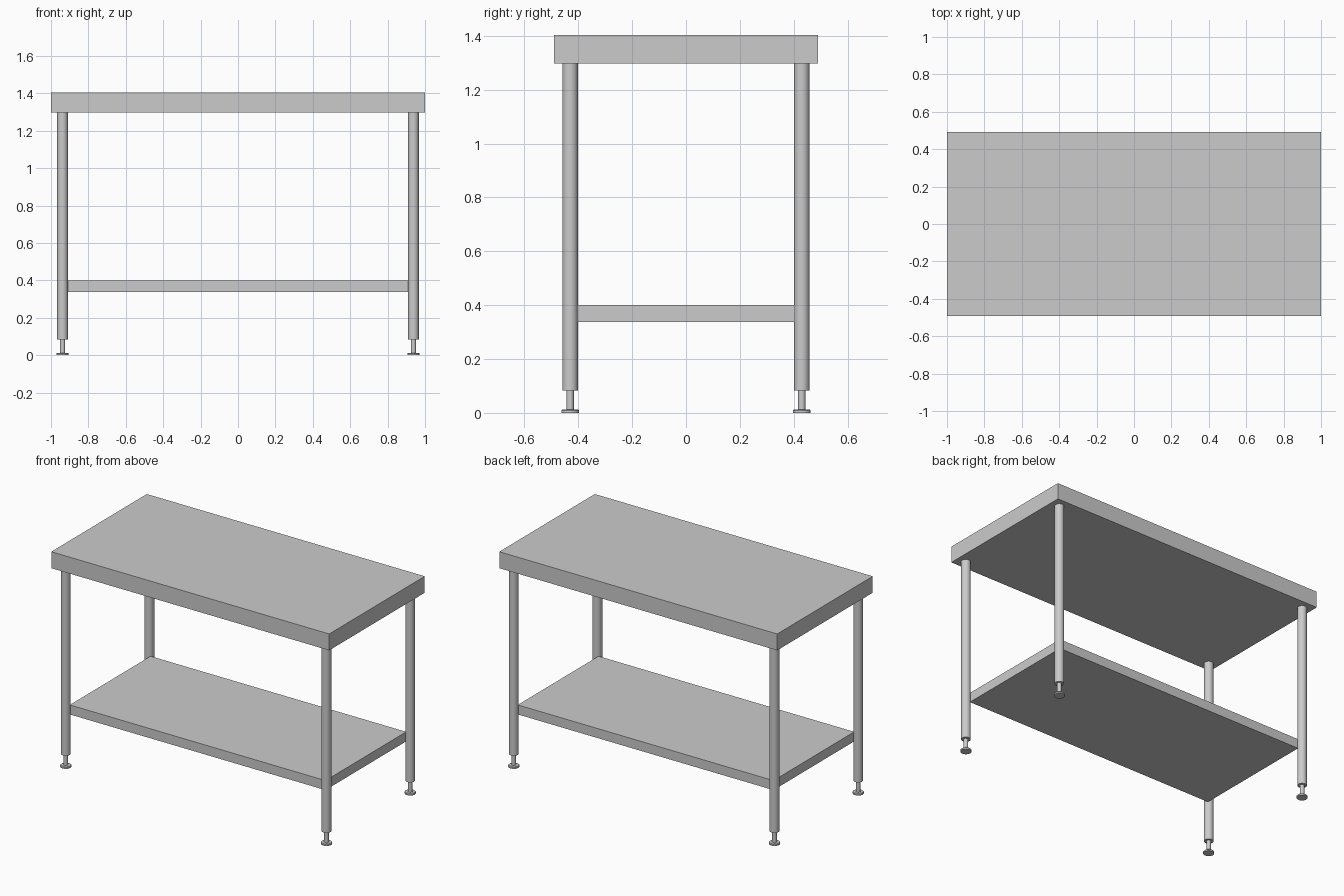
import bpy, bmesh, math

if "Cube" in bpy.data.objects:
    bpy.data.objects.remove(bpy.data.objects["Cube"])

LEG_X, LEG_Y = 0.938, 0.43


def finish(bm, name, smooth=False):
    bmesh.ops.recalc_face_normals(bm, faces=bm.faces)
    mesh = bpy.data.meshes.new(name)
    bm.to_mesh(mesh)
    bm.free()
    ob = bpy.data.objects.new(name, mesh)
    bpy.context.collection.objects.link(ob)
    if smooth:
        bpy.ops.object.select_all(action='DESELECT')
        ob.select_set(True)
        bpy.context.view_layer.objects.active = ob
        bpy.ops.object.shade_smooth_by_angle(angle=math.radians(35))
    return ob


def slab(name, hx, hy, z0, z1):
    bm = bmesh.new()
    bmesh.ops.create_cube(bm, size=1)
    for v in bm.verts:
        v.co = (v.co.x * 2 * hx, v.co.y * 2 * hy, z0 + (v.co.z + 0.5) * (z1 - z0))
    return finish(bm, name)


def turned(name, profile, x, y, sides=32):
    # Revolve a (radius, height) profile around a vertical axis and cap both ends
    bm = bmesh.new()
    rings = []
    for r, z in profile:
        rings.append([bm.verts.new((x + r * math.cos(2 * math.pi * i / sides),
                                    y + r * math.sin(2 * math.pi * i / sides), z))
                      for i in range(sides)])
    for a, b in zip(rings, rings[1:]):
        for i in range(sides):
            j = (i + 1) % sides
            bm.faces.new((a[i], a[j], b[j], b[i]))
    bm.faces.new(rings[0])
    bm.faces.new(rings[-1])
    return finish(bm, name, smooth=True)


# Worktop and lower shelf (shelf corners run into the legs)
slab("worktop", 1.0, 0.491, 1.297, 1.404)
slab("lower_shelf", 0.92, 0.415, 0.338, 0.40)

# Four tubular legs with adjustable feet
for sx, side in ((-1, "left"), (1, "right")):
    for sy, end in ((-1, "front"), (1, "back")):
        x, y = sx * LEG_X, sy * LEG_Y
        turned(f"{end}_{side}_leg", [(0.0285, 0.083), (0.0285, 1.297)], x, y)
        turned(f"{end}_{side}_foot",
               [(0.033, 0.0), (0.033, 0.009), (0.030, 0.012),
                (0.0135, 0.012), (0.0135, 0.084)], x, y)
